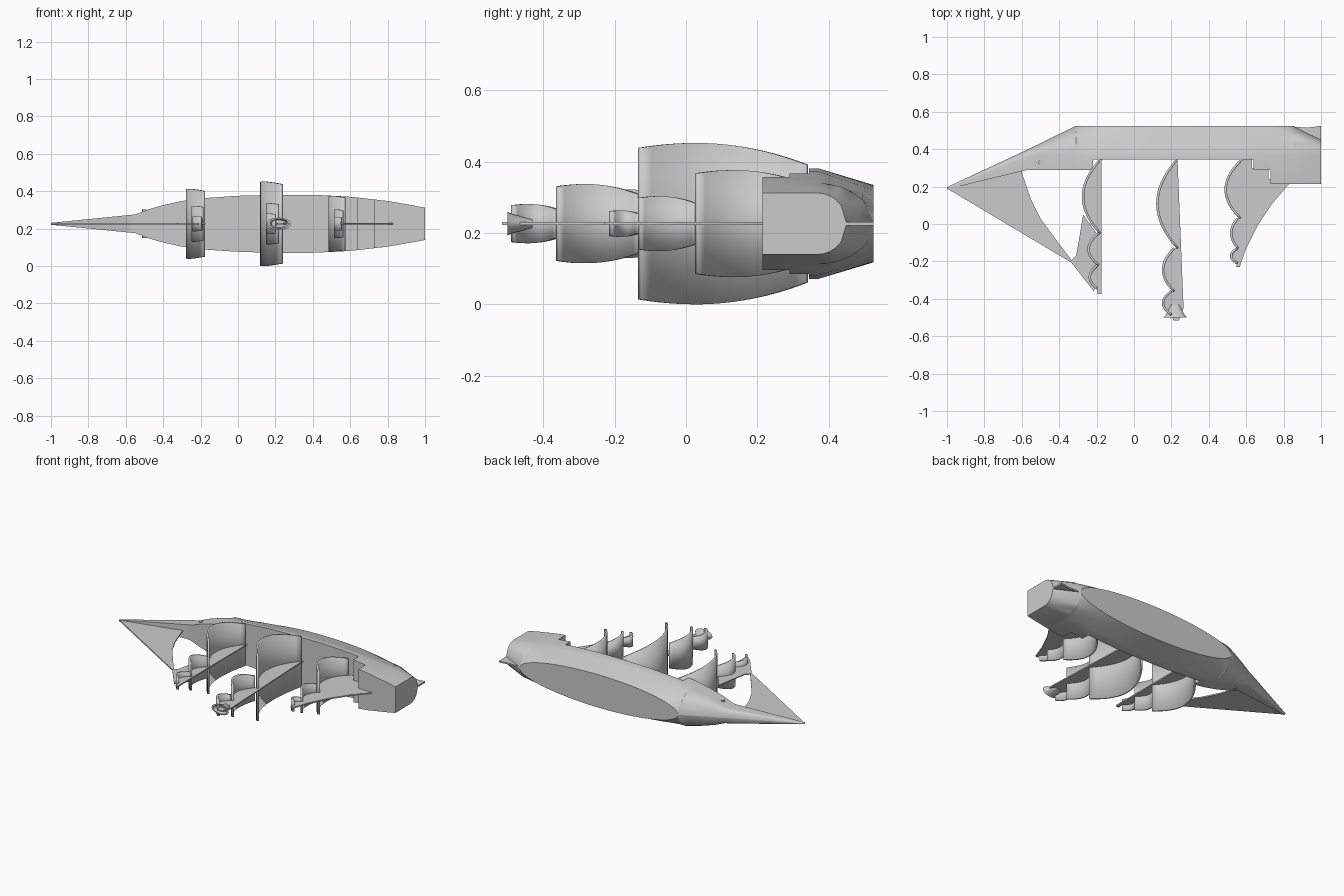
import bpy, bmesh, math

if "Cube" in bpy.data.objects:
    bpy.data.objects.remove(bpy.data.objects["Cube"])

CZ = 0.226  # the ship lies on its side: y is keel-ward, z is beam


def make(name, verts, faces):
    me = bpy.data.meshes.new(name)
    me.from_pydata(verts, [], faces)
    bm = bmesh.new()
    bm.from_mesh(me)
    bmesh.ops.remove_doubles(bm, verts=bm.verts, dist=1e-5)
    bmesh.ops.recalc_face_normals(bm, faces=bm.faces)
    bm.to_mesh(me)
    bm.free()
    ob = bpy.data.objects.new(name, me)
    bpy.context.collection.objects.link(ob)
    return ob


def interp(pts, x):
    for (x0, v0), (x1, v1) in zip(pts, pts[1:]):
        if x <= x1:
            return v0 + (v1 - v0) * (x - x0) / (x1 - x0)
    return pts[-1][1]


def plate(name, pts, half=0.004):
    n = len(pts)
    verts = [(x, y, CZ + s * half) for s in (-1, 1) for x, y in pts]
    faces = [list(range(n)), list(range(n, 2 * n))]
    faces += [[i, (i + 1) % n, n + (i + 1) % n, n + i] for i in range(n)]
    return make(name, verts, faces)


# Hull: lofted stations with stepped decks and a flat oval bottom
width = [(-1, .005), (-.55, .05), (-.48, .077), (-.4, .1), (-.3, .122), (-.2, .136), (0, .15),
         (.2, .155), (.4, .155), (.6, .145), (.8, .122), (.95, .096), (1, .086)]
keel = [(-1, .197), (-.58, .393), (-.31, .525), (.85, .525), (1, .45)]
chine = [(-1, .19), (-.58, .36), (-.5, .37), (1, .37)]
top = [(-1, .185), (-.57, .29), (-.221, .29), (-.22, .345), (.639, .345), (.64, .29),
       (.729, .29), (.73, .215), (1, .215)]


def section(x):
    w, k, c = interp(width, x), interp(keel, x), interp(chine, x)
    bw = .108 * math.sqrt(max(0, 1 - ((x - .27) / .58) ** 2)) + .0005
    half = [(interp(top, x), w), (c, w)]
    for i in range(1, 6):
        t = i / 5
        bulge = (w - bw) * t
        round_w = bw + (w - bw) * math.sqrt(max(0, 1 - t * t))
        mix = min(1, bw / .1)
        half.append((c + (k - c) * t, mix * (w - bulge) + (1 - mix) * round_w))
    return [(x, y, CZ + z) for y, z in half] + [(x, y, CZ - z) for y, z in reversed(half)]


xs = {-1, -.8, -.58, -.57, -.55, -.48, -.221, -.22, .639, .64, .729, .73, .95, 1}
xs |= {-.52 + .04 * i for i in range(5)}
xs |= {.27 - .58 * math.cos(math.pi * i / 28) for i in range(29)}
xs = sorted(xs)
n = len(section(0))
verts = [p for x in xs for p in section(x)]
faces = [[a * n + i, a * n + (i + 1) % n, (a + 1) * n + (i + 1) % n, (a + 1) * n + i]
         for a in range(len(xs) - 1) for i in range(n)]
faces += [list(range(n)), list(range((len(xs) - 1) * n, len(xs) * n))]
make("hull", verts, faces)

# Rudder
plate("rudder", [(.85, .52), (.93, .515), (1, .525), (1, .44)], .005)


# Sails: bulging sheets, each from a lower point to an upper point
def sail_curve(p0, p1, b, k=16):
    return [(p0[0] + (p1[0] - p0[0]) * t - b * 4 * t * (1 - t), p0[1] + (p1[1] - p0[1]) * t)
            for t in (i / k for i in range(k + 1))]


def sail(name, p0, p1, b, half):
    pts = sail_curve(p0, p1, b)
    k = len(pts) - 1
    verts = []
    for i, (x, y) in enumerate(pts):
        t = i / k
        w = half * (1 - (.27 * ((.66 - t) / .66) ** 2 if t < .66 else .06 * ((t - .66) / .34) ** 2))
        verts += [(x, y, CZ - w), (x, y, CZ + w)]
    ob = make(name, verts, [[2 * i, 2 * i + 1, 2 * i + 3, 2 * i + 2] for i in range(k)])
    m = ob.modifiers.new("thickness", 'SOLIDIFY')
    m.thickness, m.offset = .013, 0
    return pts


# mast: rear edge of its central web, then sails (lower point, upper point, bulge, half width)
masts = {
    "fore": ([(-.195, -.375), (-.175, -.375), (-.175, .36)],
             [((-.185, .338), (-.18, -.05), .09, .187),
              ((-.188, -.05), (-.188, -.22), .055, .096),
              ((-.195, -.22), (-.197, -.345), .04, .04)]),
    "main": ([(.21, -.515), (.24, -.515), (.265, -.45), (.232, .36)],
             [((.225, .338), (.235, -.13), .105, .226),
              ((.215, -.13), (.215, -.36), .06, .111),
              ((.2, -.36), (.2, -.485), .045, .055)]),
    "mizzen": ([(.545, -.23), (.565, -.23), (.6, -.13), (.66, -.01), (.74, .11), (.83, .215),
                (.83, .24), (.72, .24), (.72, .3), (.63, .3), (.63, .36)],
               [((.57, .338), (.57, .03), .08, .15),
                ((.555, .03), (.558, -.13), .037, .077),
                ((.552, -.13), (.552, -.21), .033, .037)]),
}
for mast, (rear, sails) in masts.items():
    front = []
    for label, s in zip(("course", "topsail", "topgallant"), sails):
        front += sail(mast + "_" + label, *s)
    plate(mast + "_mast_web", front + rear)

# Jib and the stay web ahead of the fore mast
plate("jib", [(-1, .19), (-.32, -.215), (-.34, -.185), (-.42, -.08), (-.5, .03),
              (-.55, .13), (-.6, .275), (-.6, .3)])
plate("fore_stay", [(-.34, -.2), (-.215, -.36), (-.19, -.3), (-.2, -.05), (-.272, .05),
                    (-.29, -.06), (-.31, -.17)], .003)

# Crow's nest: flattened flared basket near the main mast tip
seg, verts = 24, []
for y, rx, rz in ((-.43, .022, .012), (-.485, .05, .027), (-.5, .063, .033), (-.5, .05, .026), (-.475, .04, .02)):
    verts += [(.22 + rx * math.cos(a), y, CZ + rz * math.sin(a))
              for a in (2 * math.pi * i / seg for i in range(seg))]
faces = [[r * seg + i, r * seg + (i + 1) % seg, (r + 1) * seg + (i + 1) % seg, (r + 1) * seg + i]
         for r in range(4) for i in range(seg)]
make("crows_nest", verts, faces + [list(range(seg)), list(range(4 * seg, 5 * seg))])

# Bow fittings
for s in (-1, 1):
    bpy.ops.mesh.primitive_cylinder_add(vertices=12, radius=.012, depth=.02,
                                        location=(-.5, .33, CZ + s * .066))
    bpy.context.object.name = "hawse_" + ("left" if s < 0 else "right")

# Smooth shading with sharp edges kept
for ob in bpy.data.objects:
    ob.select_set(True)
    bpy.context.view_layer.objects.active = ob
bpy.ops.object.shade_smooth_by_angle(angle=math.radians(30))
